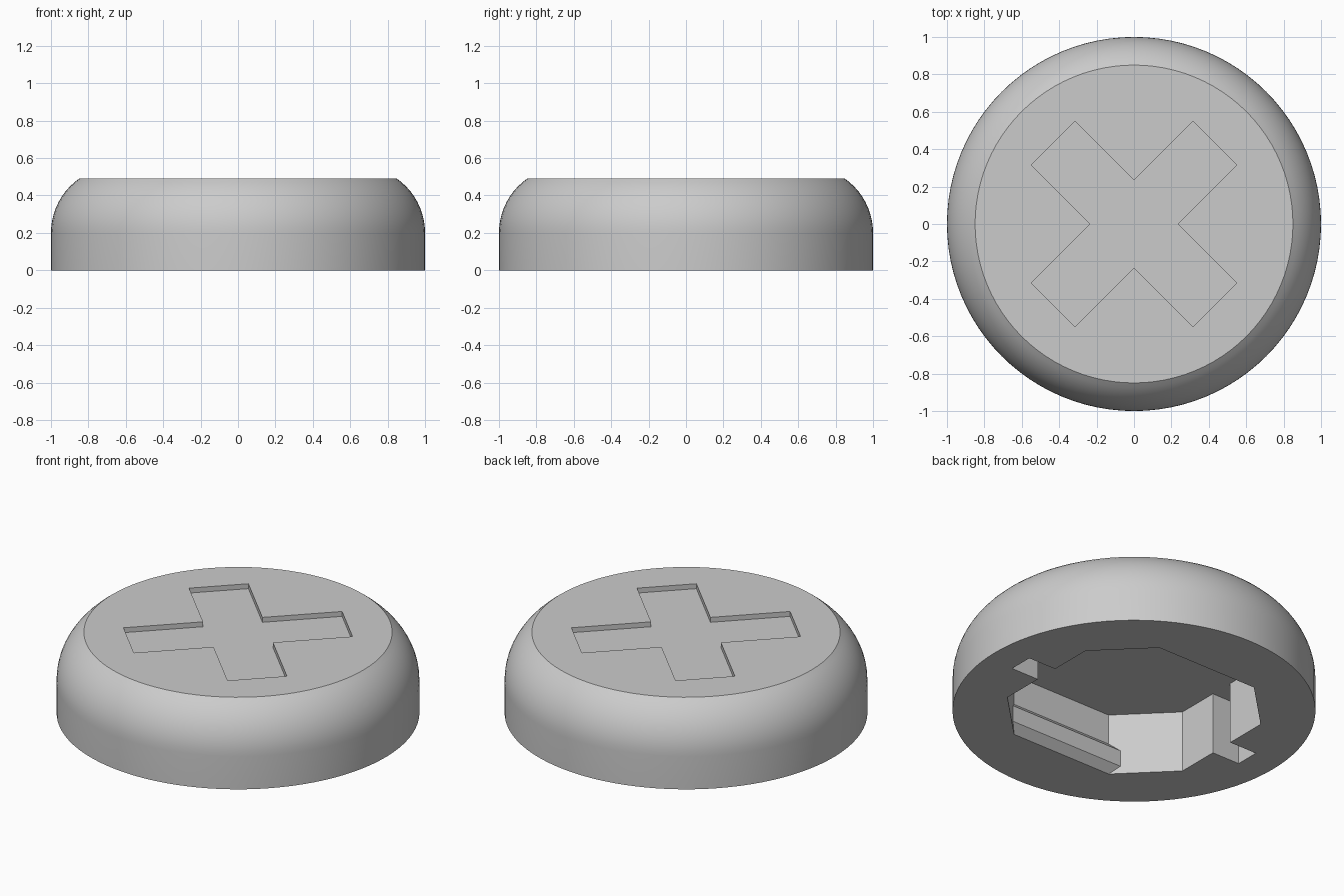
import bpy, bmesh, math

cube = bpy.data.objects.get("Cube")
if cube:
    bpy.data.objects.remove(cube)

# Single plain grey material
grey = bpy.data.materials.new("light_grey")
grey.use_nodes = True
colour = (0.6, 0.6, 0.6, 1)
grey.diffuse_color = colour
grey.node_tree.nodes["Principled BSDF"].inputs["Base Color"].default_value = colour


def make_object(name, bm):
    bmesh.ops.recalc_face_normals(bm, faces=bm.faces)
    mesh = bpy.data.meshes.new(name)
    bm.to_mesh(mesh)
    bm.free()
    mesh.materials.append(grey)
    ob = bpy.data.objects.new(name, mesh)
    bpy.context.collection.objects.link(ob)
    return ob


def prism(name, ring, offset):
    """Extrude a closed ring of 3D points along an offset vector."""
    bm = bmesh.new()
    face = bm.faces.new([bm.verts.new(p) for p in ring])
    moved = bmesh.ops.extrude_face_region(bm, geom=[face])["geom"]
    verts = [v for v in moved if isinstance(v, bmesh.types.BMVert)]
    bmesh.ops.translate(bm, verts=verts, vec=offset)
    if not face.is_valid or len(bm.faces) < len(ring) + 2:
        bm.faces.new([v for v in bm.verts if v not in verts])
    return make_object(name, bm)


def subtract(target, cutter):
    cutter.hide_render = True
    mod = target.modifiers.new("cut", 'BOOLEAN')
    mod.operation = 'DIFFERENCE'
    mod.solver = 'EXACT'
    mod.object = cutter
    bpy.context.view_layer.objects.active = target
    bpy.ops.object.modifier_apply(modifier=mod.name)
    bpy.data.objects.remove(cutter)


# Round body: straight wall, then an arc up to the flat top
HEIGHT, SHOULDER, RADIUS, SIDES, STEPS = 0.49, 0.2, 0.355, 96, 10
sweep = math.asin((HEIGHT - SHOULDER) / RADIUS)
profile = [(1, 0)]
for i in range(STEPS + 1):
    a = sweep * i / STEPS
    profile.append((1 - RADIUS + RADIUS * math.cos(a), SHOULDER + RADIUS * math.sin(a)))
bm = bmesh.new()
rings = []
for r, z in profile:
    rings.append([bm.verts.new((r * math.cos(t), r * math.sin(t), z))
                  for t in (math.tau * k / SIDES for k in range(SIDES))])
for low, high in zip(rings, rings[1:]):
    for k in range(SIDES):
        n = (k + 1) % SIDES
        bm.faces.new((low[k], low[n], high[n], high[k]))
bm.faces.new(rings[0])
bm.faces.new(rings[-1])
body = make_object("round_tile_body", bm)

# Shallow diagonal cross recess in the top
w, reach = 0.166, 0.612
arm = [(reach, -w), (reach, w), (w, w)]
cross = []
for quarter in range(4):
    t = math.radians(45 + 90 * quarter)
    c, s = math.cos(t), math.sin(t)
    cross += [(x * c - y * s, x * s + y * c, HEIGHT - 0.03) for x, y in arm]
subtract(body, prism("cross_cutter", cross, (0, 0, 0.2)))

# Octagonal socket underneath, with a slot on either side
DEPTH, WALL_X, WALL_Y = 0.375, 0.63, 0.623
half = [(0.34, -WALL_Y), (WALL_X, -0.335), (WALL_X, -0.074), (0.815, -0.074),
        (0.815, 0.074), (WALL_X, 0.074), (WALL_X, 0.335), (0.34, WALL_Y)]
outline = half + [(-x, -y) for x, y in half]
socket = prism("socket_cutter", [(x, y, -0.1) for x, y in outline], (0, 0, DEPTH + 0.1))

# Bevelled snap ribs along the front and back socket walls
lip = 0.046
rib = [(WALL_Y + 0.1, -lip * 0.5), (WALL_Y + lip * 0.5, -lip * 0.5), (WALL_Y - lip, lip),
       (WALL_Y - lip, 0.145), (WALL_Y, 0.145 + lip), (WALL_Y + 0.1, 0.145 + lip)]
for side in (-1, 1):
    ring = [(-0.5, side * y, z) for y, z in rib]
    subtract(socket, prism("rib_cutter", ring, (1, 0, 0)))
subtract(body, socket)

# Smooth the rounded wall, keep the crisp edges
bpy.ops.object.select_all(action='DESELECT')
body.select_set(True)
bpy.context.view_layer.objects.active = body
bpy.ops.object.shade_smooth_by_angle(angle=math.radians(25))
